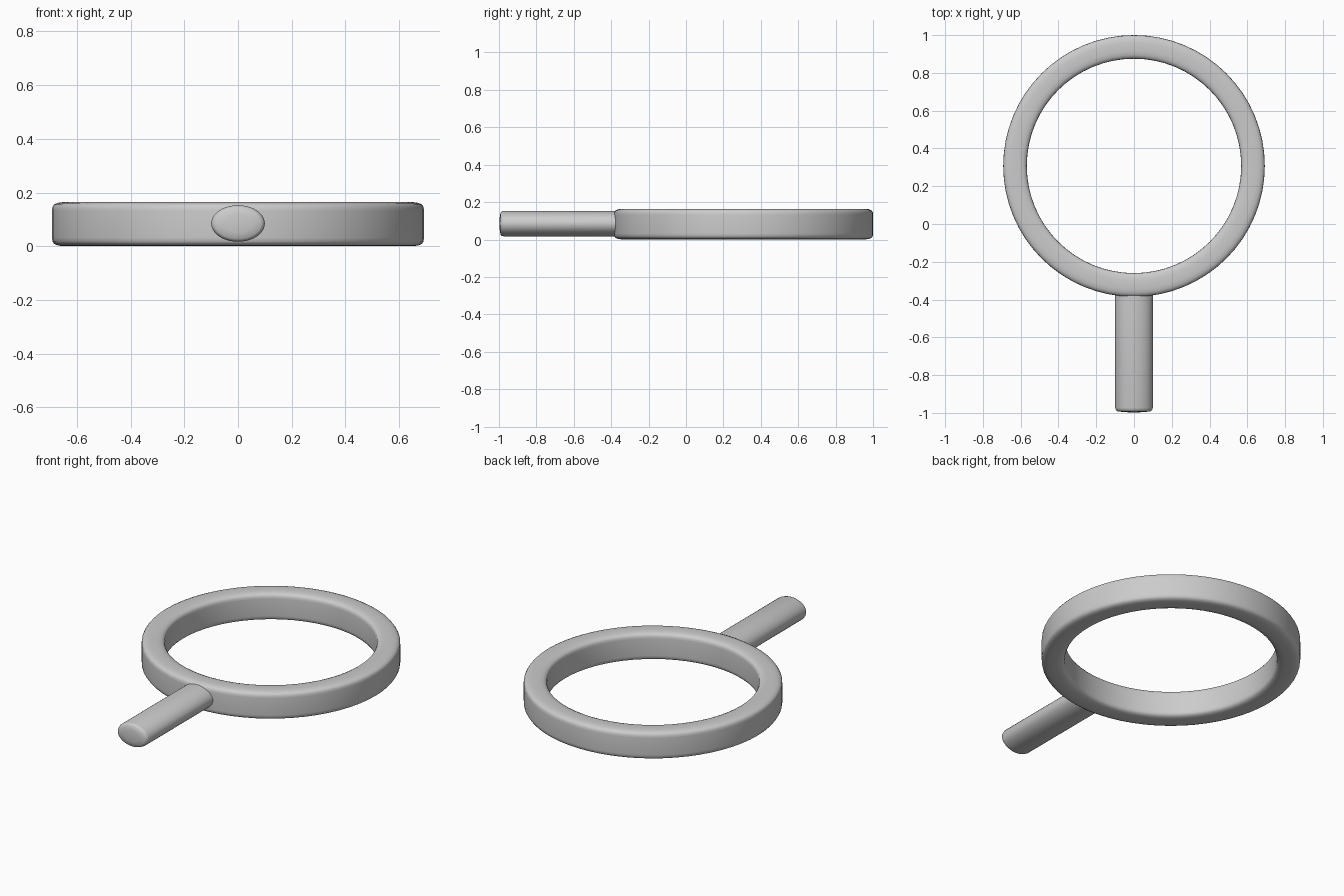
import bpy, bmesh
from math import sin, cos, pi, radians
from mathutils import Matrix

if "Cube" in bpy.data.objects:
    bpy.data.objects.remove(bpy.data.objects["Cube"])


def lathe(name, profile, steps, matrix, closed):
    """Revolve (radius, height) points around z, then place with matrix."""
    bm = bmesh.new()
    rings = []
    for i in range(steps):
        a = 2 * pi * i / steps
        rings.append([bm.verts.new((r * cos(a), r * sin(a), z)) for r, z in profile])
    n = len(profile)
    for i in range(steps):
        a, b = rings[i], rings[(i + 1) % steps]
        for j in range(n if closed else n - 1):
            k = (j + 1) % n
            bm.faces.new((a[j], b[j], b[k], a[k]))
    bmesh.ops.remove_doubles(bm, verts=bm.verts, dist=1e-5)
    bmesh.ops.transform(bm, matrix=matrix, verts=bm.verts)
    bmesh.ops.recalc_face_normals(bm, faces=bm.faces)
    mesh = bpy.data.meshes.new(name)
    bm.to_mesh(mesh)
    bm.free()
    obj = bpy.data.objects.new(name, mesh)
    bpy.context.collection.objects.link(obj)
    bpy.context.view_layer.objects.active = obj
    bpy.ops.object.select_all(action='DESELECT')
    obj.select_set(True)
    bpy.ops.object.shade_smooth_by_angle(angle=radians(40))
    return obj


# Ring: rounded rectangular section, one quarter mirrored twice
MID_R, MID_Z = 0.63, 0.0825
quarter = [(0.0625, 0.05), (0.061, 0.064), (0.055, 0.073),
           (0.042, 0.079), (0.022, 0.082)]
half = quarter + [(-u, v) for u, v in reversed(quarter)]
section = half + [(u, -v) for u, v in reversed(half)]
lathe("ring", [(MID_R + u, MID_Z + v) for u, v in section], 64,
      Matrix.Translation((0, 0.3075, 0)), True)

# Handle: flattened round bar with a softened end, running into the ring
bar = [(0, 0), (0.05, 0.002), (0.085, 0.006), (0.095, 0.012),
       (0.1, 0.025), (0.1, 0.68), (0, 0.68)]
place = (Matrix.Translation((0, -0.998, 0.085))
         @ Matrix.Diagonal((1, 1, 0.68, 1))
         @ Matrix.Rotation(-pi / 2, 4, 'X'))
lathe("handle", bar, 40, place, False)
